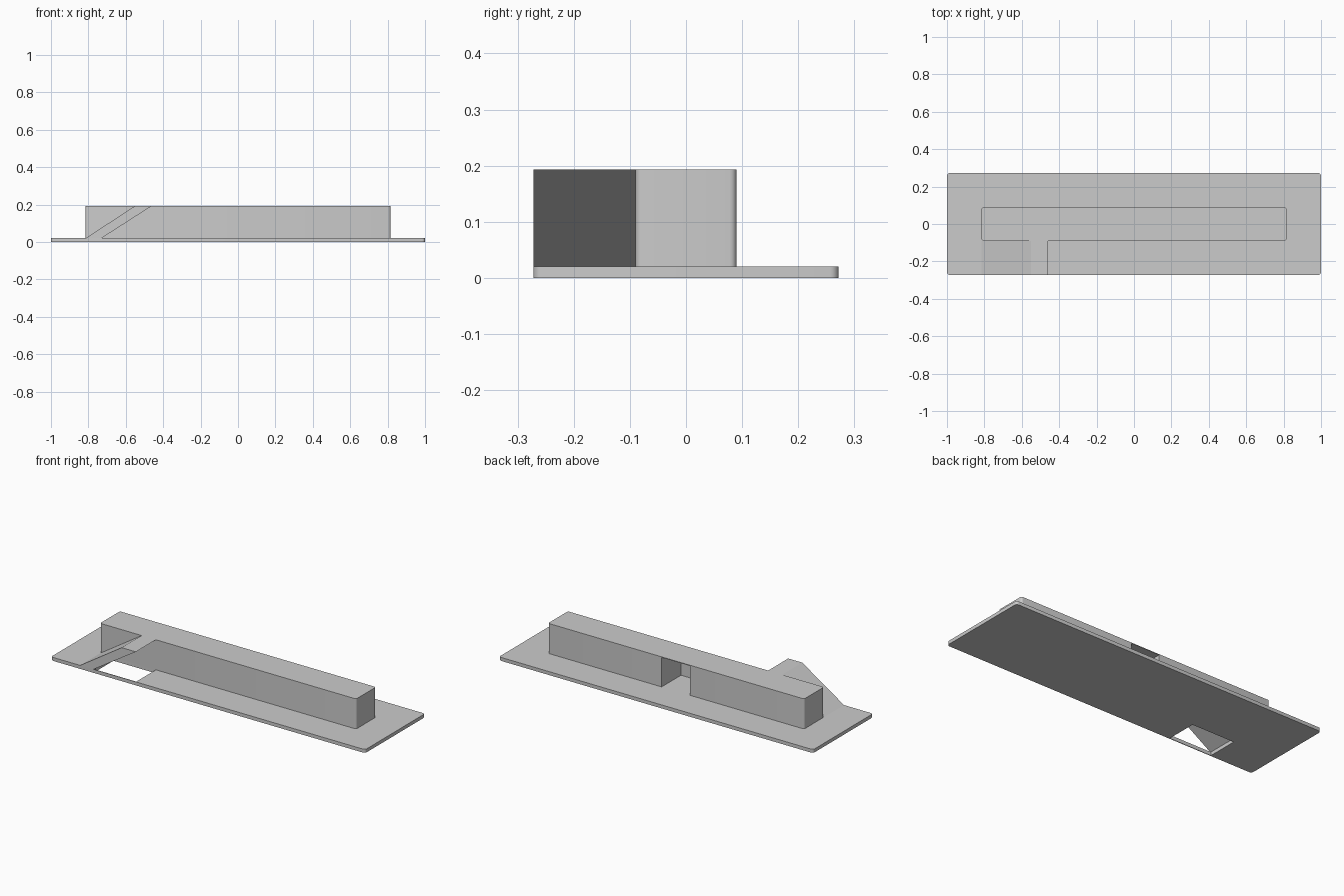
import bpy, bmesh, math

if "Cube" in bpy.data.objects:
    bpy.data.objects.remove(bpy.data.objects["Cube"])

PLATE_TOP, TOP = 0.02, 0.193
HALF_Y, WALL_Y = 0.272, 0.09
SKIN = 0.004


def prism(name, profile, offset, depth):
    """Extrude a closed 3D profile along a vector."""
    bm = bmesh.new()
    face = bm.faces.new([bm.verts.new(p) for p in profile])
    ext = bmesh.ops.extrude_face_region(bm, geom=[face])
    verts = [v for v in ext["geom"] if isinstance(v, bmesh.types.BMVert)]
    bmesh.ops.translate(bm, verts=verts, vec=[c * depth for c in offset])
    bmesh.ops.recalc_face_normals(bm, faces=bm.faces)
    mesh = bpy.data.meshes.new(name)
    bm.to_mesh(mesh)
    bm.free()
    obj = bpy.data.objects.new(name, mesh)
    bpy.context.collection.objects.link(obj)
    return obj


def block(name, x0, x1, y0, y1, z0, z1, radius=0, segs=5):
    """Box with optionally rounded vertical corners."""
    if radius == 0:
        pts = [(x0, y0, z0), (x1, y0, z0), (x1, y1, z0), (x0, y1, z0)]
    else:
        centres = [(x1 - radius, y1 - radius), (x0 + radius, y1 - radius),
                   (x0 + radius, y0 + radius), (x1 - radius, y0 + radius)]
        pts = []
        for i, (cx, cy) in enumerate(centres):
            for j in range(segs + 1):
                a = math.pi / 2 * (i + j / segs)
                pts.append((cx + radius * math.cos(a), cy + radius * math.sin(a), z0))
    return prism(name, pts, (0, 0, 1), z1 - z0)


def cut(obj, cutter):
    """Subtract the cutter, then remove it."""
    cutter.hide_render = True
    mod = obj.modifiers.new("opening", 'BOOLEAN')
    mod.operation = 'DIFFERENCE'
    mod.solver = 'EXACT'
    mod.object = cutter
    bpy.context.view_layer.objects.active = obj
    bpy.ops.object.modifier_apply(modifier=mod.name)
    bpy.data.objects.remove(cutter, do_unlink=True)


# Base plate with a stairwell opening beneath the ramp
plate = block("base_plate", -1, 1, -HALF_Y, HALF_Y, 0, PLATE_TOP, 0.016)
cut(plate, block("stairwell_cutter", -0.73, -0.46, -HALF_Y + SKIN, -WALL_Y,
                 -0.05, 0.07))

# Long central block with a doorway recess in the back, closed by a thin roof and front
core = block("central_block", -0.815, 0.815, -WALL_Y, WALL_Y, PLATE_TOP, TOP, 0.012)
cut(core, block("doorway_cutter", -0.09, 0.092, -WALL_Y + SKIN, WALL_Y + 0.05,
                PLATE_TOP - 0.05, TOP - SKIN))

# Sloping ramp slab rising beside the block
ramp_profile = [(-0.815, -HALF_Y, PLATE_TOP), (-0.73, -HALF_Y, PLATE_TOP),
                (-0.46, -HALF_Y, TOP), (-0.55, -HALF_Y, TOP)]
prism("ramp", ramp_profile, (0, 1, 0), HALF_Y - WALL_Y)

# Smooth the rounded corners only
for obj in (plate, core):
    bpy.ops.object.select_all(action='DESELECT')
    obj.select_set(True)
    bpy.context.view_layer.objects.active = obj
    bpy.ops.object.shade_smooth_by_angle(angle=math.radians(30))
